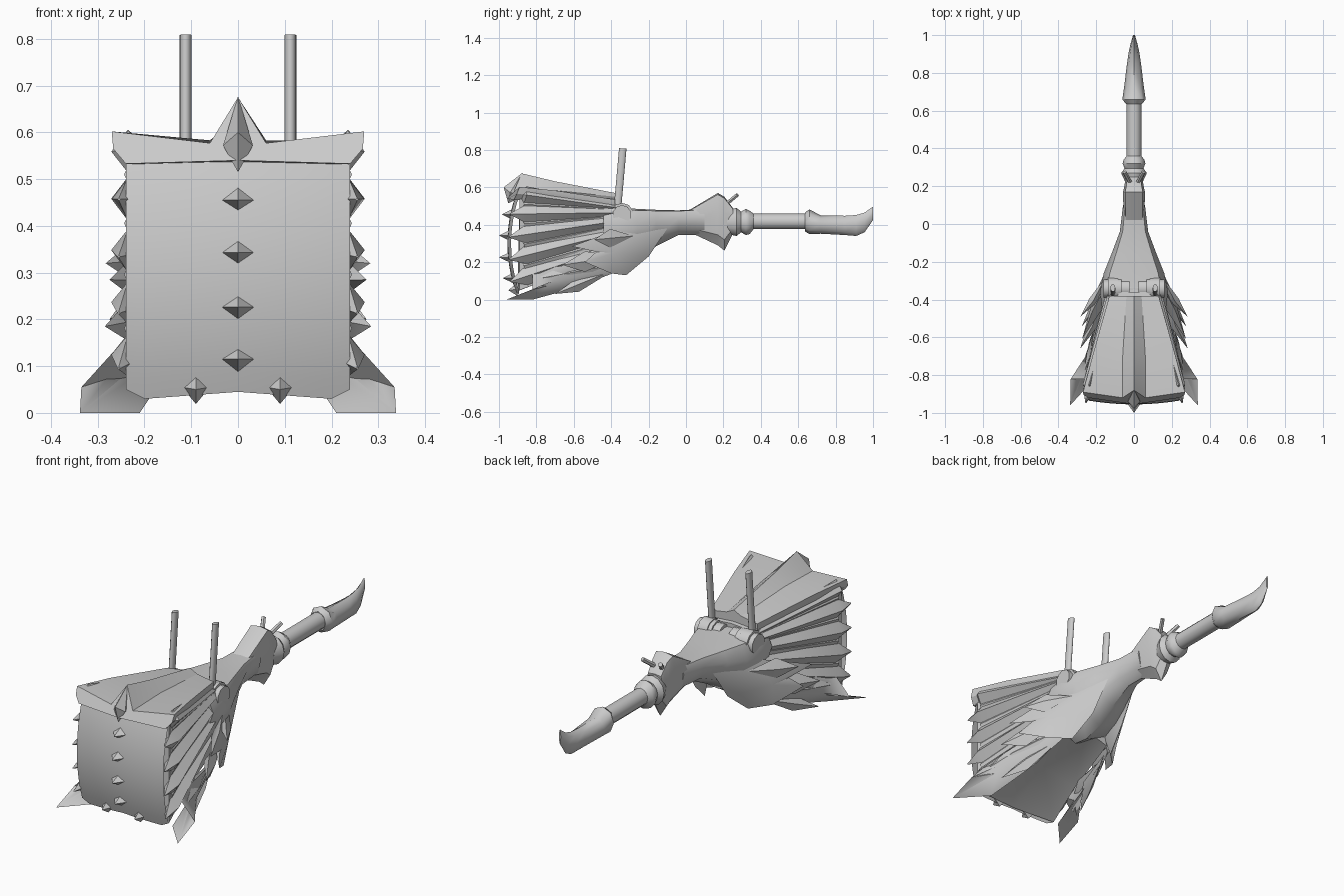
import bpy, bmesh, math
from mathutils import Vector

if "Cube" in bpy.data.objects:
    bpy.data.objects.remove(bpy.data.objects["Cube"])

steel = bpy.data.materials.new("grey steel")
steel.diffuse_color = (0.6, 0.6, 0.6, 1)
steel.use_nodes = True
steel.node_tree.nodes["Principled BSDF"].inputs["Base Color"].default_value = steel.diffuse_color


def make(name, verts, faces, angle=35):
    me = bpy.data.meshes.new(name)
    me.from_pydata([tuple(v) for v in verts], [], faces)
    me.materials.append(steel)
    ob = bpy.data.objects.new(name, me)
    bpy.context.collection.objects.link(ob)
    bm = bmesh.new()
    bm.from_mesh(me)
    bmesh.ops.remove_doubles(bm, verts=bm.verts, dist=1e-5)
    bmesh.ops.recalc_face_normals(bm, faces=bm.faces)
    bm.to_mesh(me)
    bm.free()
    bpy.ops.object.select_all(action='DESELECT')
    ob.select_set(True)
    bpy.context.view_layer.objects.active = ob
    bpy.ops.object.shade_smooth_by_angle(angle=math.radians(angle))
    return ob


def loft(name, rings, angle=35):
    """Skin closed rings of equal length and cap both ends."""
    n = len(rings[0])
    verts = [p for r in rings for p in r]
    faces = [(k * n + i, k * n + (i + 1) % n, (k + 1) * n + (i + 1) % n, (k + 1) * n + i)
             for k in range(len(rings) - 1) for i in range(n)]
    faces += [tuple(range(n)), tuple(range(len(verts) - n, len(verts)))]
    return make(name, verts, faces, angle)


def oval(y, rx, z0, z1, n=12):
    zc, rz = (z0 + z1) / 2, (z1 - z0) / 2
    return [(rx * math.cos(2 * math.pi * i / n), y, zc + rz * math.sin(2 * math.pi * i / n))
            for i in range(n)]


def bar(name, path, n=8, angle=50):
    """Tapered rod through (point, radius across x, other radius) stations."""
    d = (Vector(path[-1][0]) - Vector(path[0][0])).normalized()
    ref = Vector((1, 0, 0)) if abs(d.x) < 0.8 else Vector((0, 0, 1))
    v = d.cross(ref).normalized()
    u = v.cross(d)
    rings = [[Vector(p) + u * a * math.cos(2 * math.pi * i / n) + v * b * math.sin(2 * math.pi * i / n)
              for i in range(n)] for p, a, b in path]
    return loft(name, rings, angle)


def stud(name, c, tip, a, b):
    """Four-sided spike with half-axes a and b around c."""
    c, a, b = Vector(c), Vector(a), Vector(b)
    return make(name, [c + a, c + b, c - a, c - b, tip],
                [(0, 1, 4), (1, 2, 4), (2, 3, 4), (3, 0, 4), (3, 2, 1, 0)], 10)


def blade(name, outline, out, inner=0.4):
    """Plate with a raised centre on the outer side and another behind."""
    n = len(outline)
    c = sum((Vector(p) for p in outline), Vector()) / n
    v = list(outline) + [c + Vector(out), c - Vector(out) * inner]
    return make(name, v, [(i, (i + 1) % n, n) for i in range(n)] +
                [((i + 1) % n, i, n + 1) for i in range(n)], 40)


# Curved striking face, set on the tapering head core
N = 12


def face_y(x, z):
    return -0.89 - 0.02 * (1 - (x / 0.24) ** 2) - 0.045 * (1 - ((z - 0.3) / 0.26) ** 2)


fv, ff = [], []
for j in range(N + 1):
    for i in range(N + 1):
        x = -0.24 + 0.48 * i / N
        low = 0.045 - 0.075 * abs(x) if abs(x) < 0.21 else 0.05
        z = low + (0.55 - low) * j / N
        fv.append((x, face_y(x, z), z))
        if i < N and j < N:
            a = j * (N + 1) + i
            ff.append((a, a + 1, a + N + 2, a + N + 1))
make("striking_face", fv, ff, 50)

loft("head_core", [
    [(-.24, -.89, .05), (0, -.90, .045), (.24, -.89, .05), (.24, -.89, .55), (0, -.90, .56), (-.24, -.89, .55)],
    [(-.195, -.68, .13), (0, -.68, .18), (.195, -.68, .13), (.195, -.68, .54), (0, -.68, .55), (-.195, -.68, .54)],
    [(-.13, -.36, .20), (0, -.36, .24), (.13, -.36, .20), (.13, -.36, .50), (0, -.36, .51), (-.13, -.36, .50)]])

# Roof with a central ridge and two raised corners
front = [(-.27, -.89, .602), (-.06, -.92, .577), (0, -.88, .675), (.06, -.92, .577), (.27, -.89, .602),
         (.267, -.905, .565), (.24, -.92, .533), (0, -.955, .54), (-.24, -.92, .533), (-.267, -.905, .565)]
mid = [(-.22, -.70, .583), (-.06, -.70, .583), (0, -.70, .632), (.06, -.70, .583), (.22, -.70, .583),
       (.22, -.70, .55), (.20, -.70, .52), (0, -.70, .52), (-.20, -.70, .52), (-.22, -.70, .55)]
back = [(-.13, -.38, .535), (-.04, -.38, .55), (0, -.38, .57), (.04, -.38, .55), (.13, -.38, .535),
        (.13, -.38, .50), (.12, -.38, .46), (0, -.38, .46), (-.12, -.38, .46), (-.13, -.38, .50)]
loft("roof", [front, mid, back], 30)
make("ridge_spike", [(0, -.875, .677), (-.032, -.94, .572), (0, -.95, .515), (.032, -.94, .572),
                     (0, -.975, .60), (0, -.85, .56)],
     [(0, 1, 4), (1, 2, 4), (2, 3, 4), (3, 0, 4), (0, 5, 1), (1, 5, 2), (2, 5, 3), (3, 5, 0)], 15)

# Studs down the middle of the face
for z, tip in ((.455, -.985), (.343, -1), (.226, -1), (.115, -.98)):
    stud("face_stud", (0, face_y(0, z) + .01, z), (0, tip, z), (.04, 0, 0), (0, 0, .028))

for s in (-1, 1):
    stud("lower_stud", (s * .09, -.90, .055), (s * .09, -.95, .05), (.03, 0, 0), (0, 0, .036))

    # Fanned side ribs with pointed ends
    for zf, zb, yb, tip in ((.56, .49, -.36, .03), (.458, .465, -.32, .085), (.347, .43, -.30, .09),
                            (.235, .37, -.32, .09), (.122, .29, -.36, .085)):
        P, Q = Vector((s * .236, -.86, zf)), Vector((s * .115, yb, zb))
        d = (P - Q).normalized()
        bar("side_rib", [(Q, .02, .02), (Q.lerp(P, .5), .03, .033), (P, .036, .046),
                         (P + d * tip, .003, .003)], 4, 20)
    # Slim ribs between them
    for zf, zb in ((.51, .48), (.405, .45), (.295, .40), (.18, .33)):
        bar("thin_rib", [((s * .11, -.34, zb), .015, .015), ((s * .222, -.87, zf), .022, .028)], 6, 40)

    # Shoulder shell with swept pointed feathers
    blade("shoulder_shell", [(s * .08, -.10, .38), (s * .15, -.33, .385), (s * .22, -.46, .34),
                             (s * .275, -.61, .285), (s * .235, -.48, .255), (s * .275, -.54, .20),
                             (s * .20, -.40, .14), (s * .12, -.32, .13), (s * .09, -.2, .23)],
          (s * .03, 0, -.01), 2)
    for tip, root, w in (((.283, -.49, .32), (.15, -.28, .34), .05),
                         ((.285, -.66, .185), (.16, -.36, .23), .055),
                         ((.27, -.80, .11), (.17, -.42, .18), .05),
                         ((.25, -.70, .03), (.13, -.38, .16), .04)):
        R, T = Vector((s * root[0], root[1], root[2])), Vector((s * tip[0], tip[1], tip[2]))
        m = R.lerp(T, .6)
        blade("feather", [R, m + Vector((-s * .015, 0, w)), T, m + Vector((-s * .01, 0, -w))],
              (s * .02, 0, 0), 2.2)

    # Large lower talon spreading to the ground
    blade("lower_talon", [(s * .13, -.34, .16), (s * .22, -.58, .19), (s * .24, -.82, .16),
                          (s * .335, -.82, .055), (s * .338, -.96, 0), (s * .21, -.82, 0),
                          (s * .17, -.60, .06)], (s * .025, 0, .01), 0.8)

    # Upright posts on round mounts
    bar("post", [((s * .112, -.368, .47), .013, .021), ((s * .112, -.338, .808), .013, .021)], 10)
    for x, r, h in ((.045, .05, .02), (.075, .058, .01), (.112, .062, .026), (.15, .05, .012)):
        bar("post_mount", [((s * (x - h), -.342, .455), r, r), ((s * (x + h), -.342, .455), r, r)], 10)

    # Small horns behind the collar flare
    bar("horn", [((s * .005, .19, .49), .012, .012), ((s * .05, .275, .56), .011, .011)], 6)

bar("mount_axle", [((-.16, -.342, .45), .04, .04), ((.16, -.342, .45), .04, .04)], 10)


# Neck narrowing from the head to the collar: (y, half width, bottom, top)
def body(y, w, z0, z1):
    h = z1 - z0
    return [(0, y, z0), (w * .7, y, z0 + h * .2), (w, y, z0 + h * .7), (w * .8, y, z1 - h * .03), (0, y, z1),
            (-w * .8, y, z1 - h * .03), (-w, y, z0 + h * .7), (-w * .7, y, z0 + h * .2)]


loft("neck", [body(*r) for r in ((-.44, .17, .20, .50), (-.36, .18, .19, .49), (-.26, .16, .22, .485),
                                 (-.16, .12, .285, .48), (-.04, .075, .345, .477), (.10, .058, .345, .485))], 45)
loft("collar_flare", [body(*r) for r in ((.02, .055, .36, .48), (.17, .058, .29, .57), (.205, .05, .262, .55),
                                         (.25, .045, .35, .49))], 30)

# Collar, handle and hooked pommel
loft("collar", [oval(*r) for r in ((.22, .045, .35, .48), (.27, .068, .34, .49), (.295, .05, .36, .47),
                                   (.32, .06, .345, .485), (.34, .055, .35, .475), (.36, .04, .375, .46))], 40)
loft("handle", [oval(y, .04, .376, .46) for y in (.3, .68)])
loft("pommel", [oval(*r, 8) for r in ((.635, .042, .365, .465), (.66, .062, .35, .482), (.72, .053, .352, .45),
                                      (.85, .037, .345, .448), (.91, .028, .34, .452),
                                      (.955, .018, .36, .465), (1.0, .005, .425, .497))], 46)
